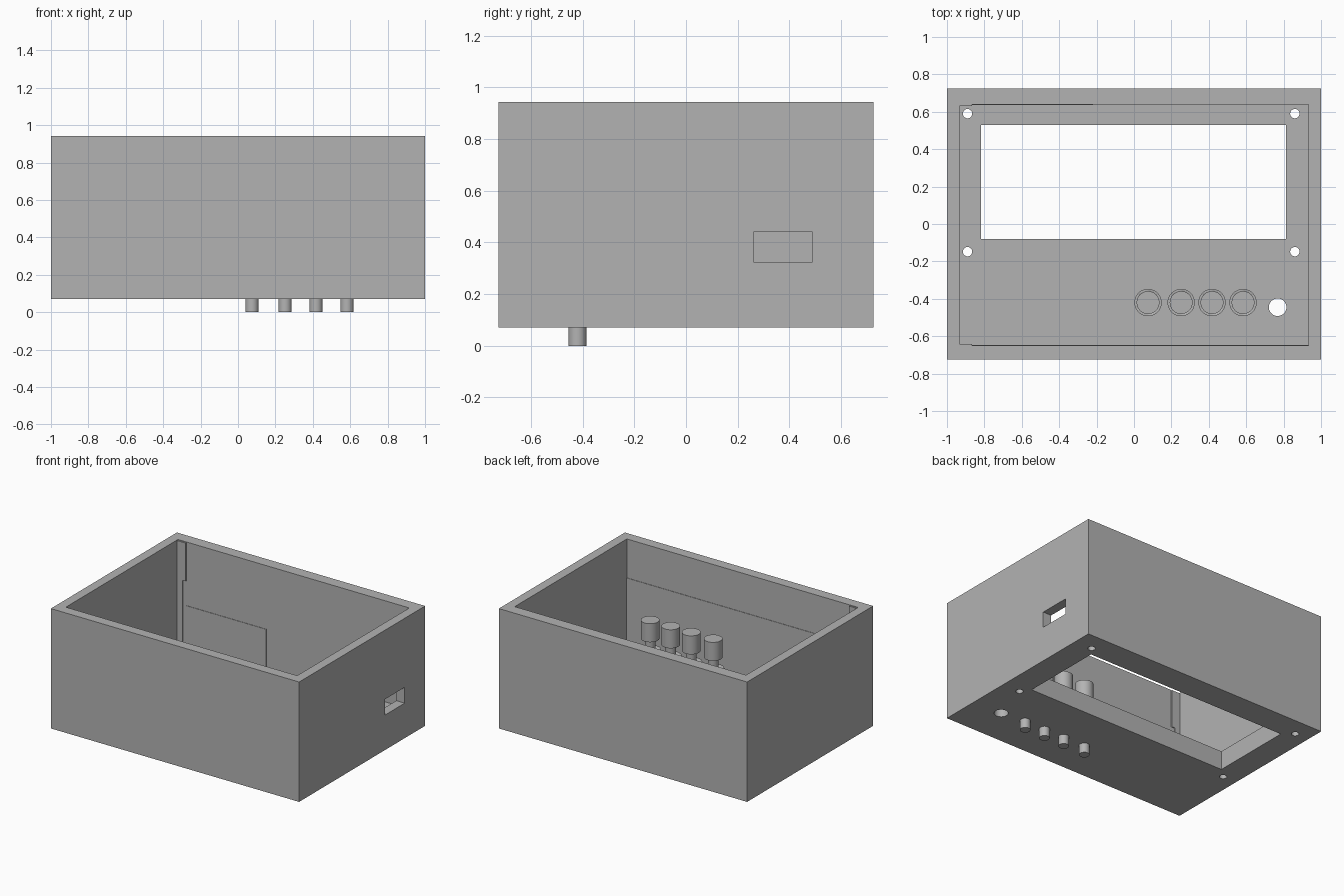
import bpy
from mathutils import Vector

if "Cube" in bpy.data.objects:
    bpy.data.objects.remove(bpy.data.objects["Cube"])

grey = bpy.data.materials.new("plain_grey")
grey.use_nodes = True
grey.diffuse_color = (0.45, 0.45, 0.45, 1)
grey.node_tree.nodes["Principled BSDF"].inputs["Base Color"].default_value = (0.45, 0.45, 0.45, 1)


def finish(name):
    ob = bpy.context.object
    ob.name = name
    ob.data.materials.append(grey)
    return ob


def box(name, low, high):
    low, high = Vector(low), Vector(high)
    bpy.ops.mesh.primitive_cube_add(size=1, location=(low + high) / 2)
    ob = finish(name)
    ob.scale = high - low
    bpy.ops.object.transform_apply(location=False, rotation=False, scale=True)
    return ob


def cylinder(name, x, y, radius, bottom, top):
    bpy.ops.mesh.primitive_cylinder_add(vertices=40, radius=radius, depth=top - bottom,
                                        location=(x, y, (bottom + top) / 2))
    ob = finish(name)
    bpy.ops.object.shade_smooth_by_angle()
    return ob


def combine(ob, other, operation):
    mod = ob.modifiers.new("cut", 'BOOLEAN')
    mod.operation, mod.solver, mod.object = operation, 'EXACT', other
    bpy.context.view_layer.objects.active = ob
    bpy.ops.object.modifier_apply(modifier=mod.name)
    bpy.data.objects.remove(other)


BASE, FLOOR, RIM = 0.07, 0.207, 0.943
BACK, FRONT, SIDE = 0.64, -0.65, 0.932

# Open case with a thick face panel at the bottom
case = box("case", (-1, -0.725, BASE), (1, 0.725, RIM))
cutters = [
    box("cavity", (-SIDE, FRONT, FLOOR), (SIDE, BACK, 1.1)),
    box("display_window", (-0.818, -0.08, 0), (0.812, 0.528, 0.4)),
    box("side_slot", (0.9, 0.262, 0.325), (1.1, 0.49, 0.44)),
    cylinder("sensor_hole", 0.768, -0.445, 0.047, 0, 0.4),
]
# Screw holes around the window
for x in (-0.89, 0.86):
    for y in (-0.148, 0.59):
        cutters.append(cylinder("screw_hole", x, y, 0.025, 0, 0.4))
for cutter in cutters:
    combine(case, cutter, 'DIFFERENCE')

# Shallow steps in the corners of the cavity
for name, y, inward in (("back", BACK, -1), ("front", FRONT, 1)):
    near, far = sorted((y - inward * 0.01, y + inward * 0.009))
    box(name + "_corner_step_upper", (-0.94, near, 0.66), (-0.865, far, 0.938))
    box(name + "_corner_step_lower", (-0.94, near, 0.2), (-0.89, far, 0.66))
box("back_inner_plate", (-0.865, BACK - 0.003, 0.2), (-0.22, BACK + 0.01, 0.48))
box("front_lower_plate", (-0.89, FRONT - 0.01, 0.2), (0.94, FRONT + 0.003, 0.66))

# Push buttons in their guide sleeves
for number, x in enumerate((0.075, 0.252, 0.417, 0.583), 1):
    y = -0.42
    sleeve = cylinder(f"button_sleeve_{number}", x, y, 0.073, 0.2, 0.32)
    combine(sleeve, cylinder("bore", x, y, 0.05, 0.1, 0.5), 'DIFFERENCE')
    cylinder(f"button_stem_{number}", x, y, 0.035, 0, 0.41)
    cylinder(f"button_cap_{number}", x, y, 0.061, 0.4, 0.535)
